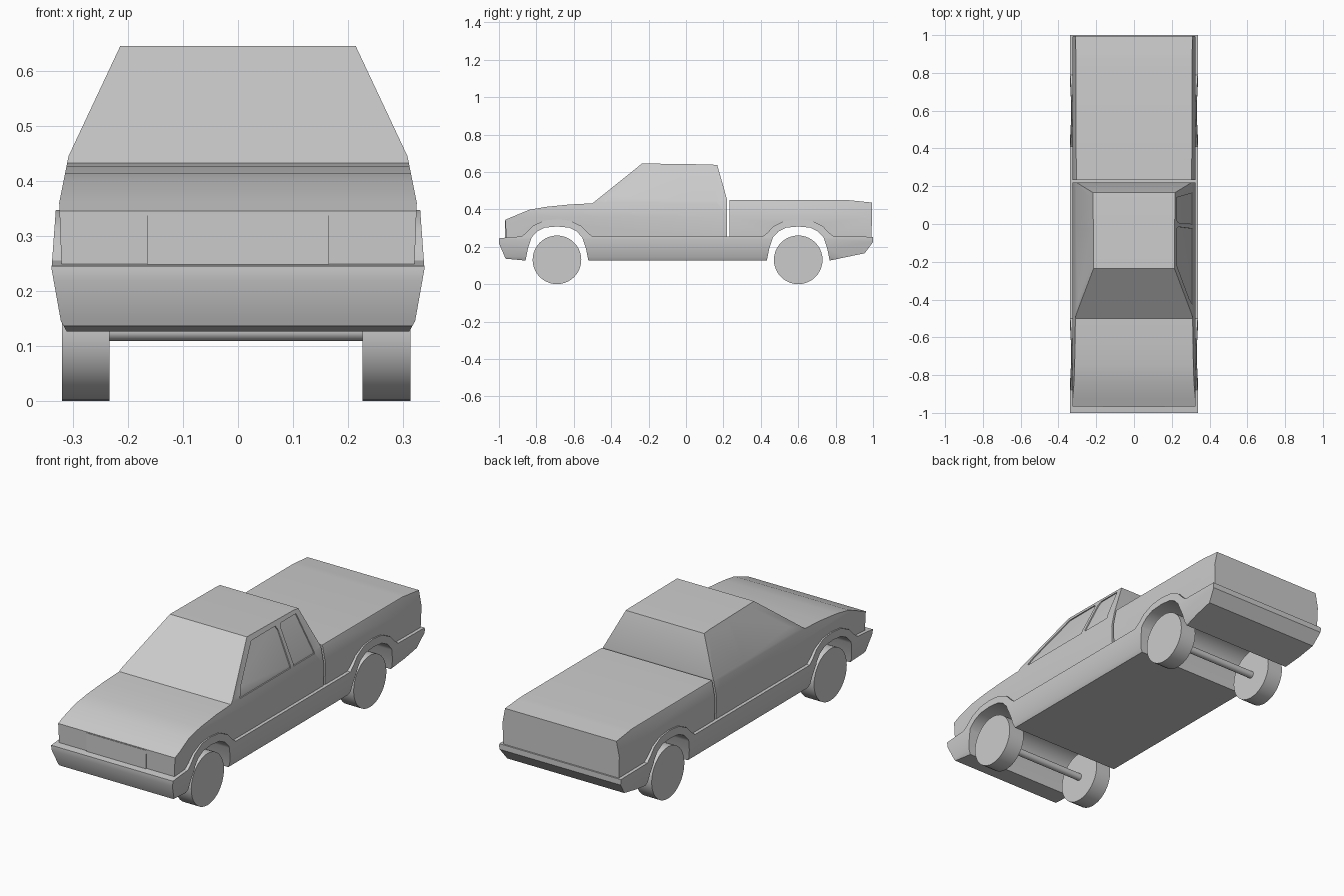
import bpy, bmesh, math
from mathutils import Matrix

if "Cube" in bpy.data.objects:
    bpy.data.objects.remove(bpy.data.objects["Cube"])

# Half-width of each shell as a function of height: (z, x)
UPPER = [(0.20, 0.320), (0.25, 0.321), (0.36, 0.325), (0.445, 0.308), (0.645, 0.214)]
LOWER = [(0.12, 0.308), (0.145, 0.322), (0.24, 0.339), (0.35, 0.331)]
FRONT, REAR, R = -0.69, 0.60, 0.13


def width(table, z):
    for (z0, x0), (z1, x1) in zip(table, table[1:]):
        if z <= z1:
            return x0 + (x1 - x0) * (z - z0) / (z1 - z0)
    return table[-1][1]


def prism(name, pts, table, panel=None):
    """Extrude a (y, z) profile across x and shape its sides to the width table.
    With panel=(side, depth) make only a thin slab lying along one side."""
    bm = bmesh.new()
    face = bm.faces.new([bm.verts.new((-1, y, z)) for y, z in pts])
    ext = bmesh.ops.extrude_face_region(bm, geom=[face])
    bmesh.ops.translate(bm, vec=(2, 0, 0),
                        verts=[g for g in ext["geom"] if isinstance(g, bmesh.types.BMVert)])
    for z, _ in table[1:-1]:
        bmesh.ops.bisect_plane(bm, geom=bm.verts[:] + bm.edges[:] + bm.faces[:],
                               plane_co=(0, 0, z), plane_no=(0, 0, 1))
    for v in bm.verts:
        w = width(table, v.co.z)
        v.co.x = panel[0] * (w + v.co.x * panel[1]) if panel else v.co.x * w
    bmesh.ops.recalc_face_normals(bm, faces=bm.faces[:])
    return finish(name, bm)


def finish(name, bm):
    me = bpy.data.meshes.new(name)
    bm.to_mesh(me)
    bm.free()
    ob = bpy.data.objects.new(name, me)
    bpy.context.collection.objects.link(ob)
    return ob


def cylinder(name, radius, x0, x1, y, z, sides):
    bm = bmesh.new()
    m = Matrix.Translation(((x0 + x1) / 2, y, z)) @ Matrix.Rotation(math.pi / 2, 4, 'Y')
    bmesh.ops.create_cone(bm, cap_ends=True, segments=sides, radius1=radius,
                          radius2=radius, depth=x1 - x0, matrix=m)
    return finish(name, bm)


def arch(cy, half):
    """Symmetric arch about cy, front to back, from its rear half (top first)."""
    return [(cy - y, z) for y, z in reversed(half)] + [(cy + y, z) for y, z in half if y > 0]


WELL = [(0, .308), (.065, .302), (.105, .282), (.135, .25), (.155, .19), (.168, .126)]
SEAT = [(0, .325), (.06, .32), (.12, .287), (.15, .235)]
FLARE = [(0, .347), (.07, .340), (.13, .311), (.165, .275), (.19, .255)]

# Lower body: bumpers, sills, wheel tunnels and arch flares
prism("lower_body",
      [(-0.95, .25), (-1, .245), (-1, .218), (-0.965, .136)] + arch(FRONT, WELL)
      + arch(REAR, WELL) + [(0.955, .165), (1, .225), (1, .253)]
      + arch(REAR, FLARE)[::-1] + arch(FRONT, FLARE)[::-1], LOWER)

# Hood and cab
cab = prism("cab",
            [(-0.962, .235)] + arch(FRONT, SEAT)
            + [(0.22, .235), (0.22, .45), (0.167, .637), (0.12, .640), (-0.235, .645),
               (-0.5, .432), (-0.62, .426), (-0.75, .413), (-0.84, .397), (-0.965, .345)],
            UPPER)

# Covered cargo bed
prism("cargo_bed",
      [(0.232, .235)] + arch(REAR, SEAT)
      + [(0.992, .235), (0.995, .436), (0.87, .449), (0.232, .450)], UPPER)

# Side windows recessed into the cab
WINDOWS = [
    [(-0.43, .434), (-0.025, .434), (-0.015, .60), (-0.025, .622), (-0.215, .622), (-0.40, .475)],
    [(0.0, .434), (0.165, .434), (0.14, .622), (0.02, .622), (0.007, .60)],
]
for side in (-1, 1):
    for pts in WINDOWS:
        cutter = prism("window_cutter", pts, UPPER, panel=(side, 0.006))
        cutter.hide_render = True
        mod = cab.modifiers.new("window", 'BOOLEAN')
        mod.operation, mod.solver, mod.object = 'DIFFERENCE', 'EXACT', cutter
        bpy.context.view_layer.objects.active = cab
        bpy.ops.object.modifier_apply(modifier=mod.name)
        bpy.data.objects.remove(cutter)

# Grille panel
bm = bmesh.new()
bmesh.ops.create_cube(bm, size=1, matrix=Matrix.Translation((0, -0.9635, .292))
                      @ Matrix.Diagonal((0.33, 0.008, 0.098, 1)))
finish("grille", bm)

# Wheels and axles
for end, y in (("front", FRONT), ("rear", REAR)):
    cylinder(end + "_left_wheel", R, -0.320, -0.234, y, R, 40)
    cylinder(end + "_right_wheel", R, 0.226, 0.314, y, R, 40)
    cylinder(end + "_axle", 0.018, -0.24, 0.23, y, 0.127, 16)

# Smooth shading with sharp creases
bpy.ops.object.select_all(action='SELECT')
bpy.context.view_layer.objects.active = cab
bpy.ops.object.shade_smooth_by_angle(angle=math.radians(25))
